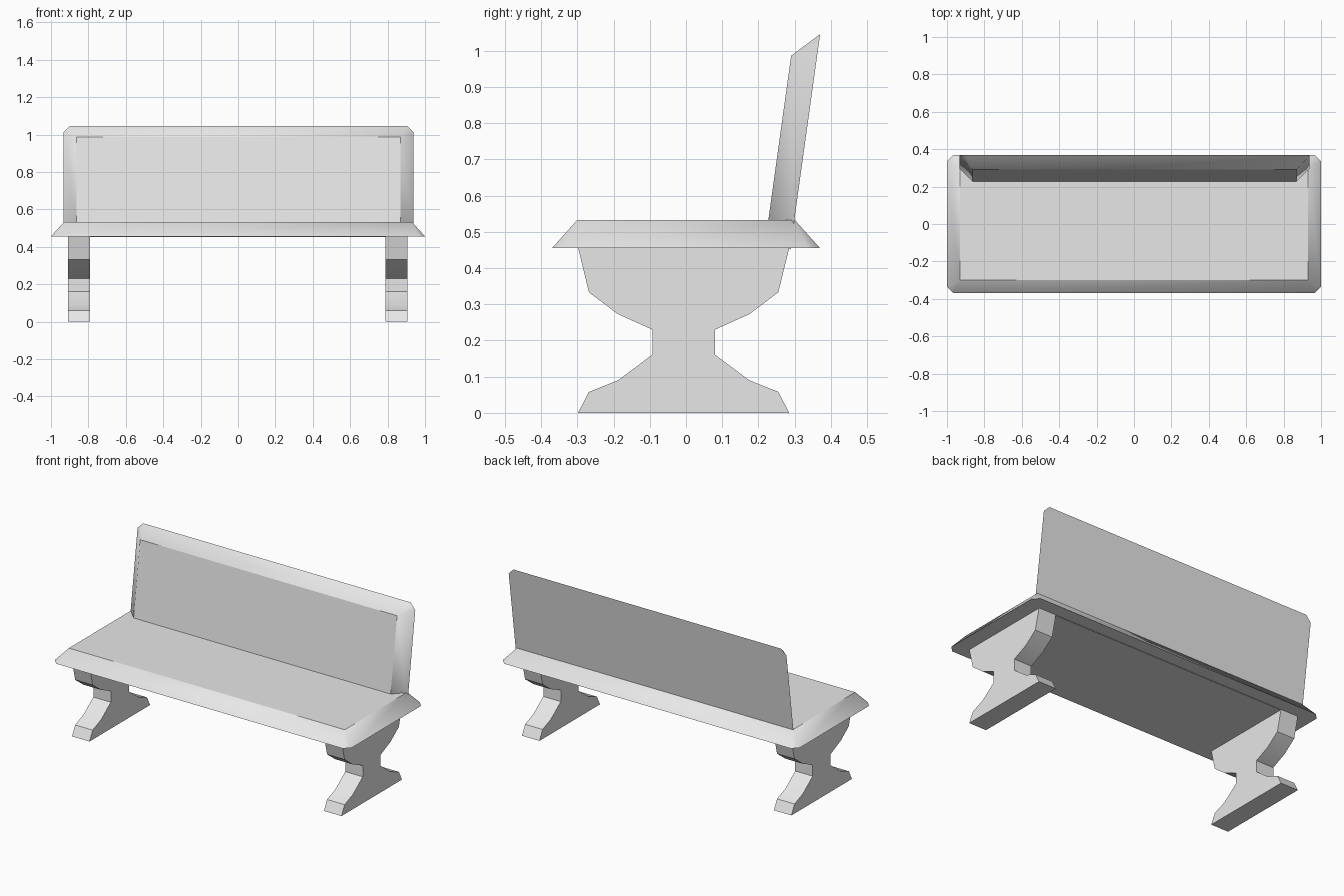
import bpy, bmesh, math

if "Cube" in bpy.data.objects:
    bpy.data.objects.remove(bpy.data.objects["Cube"])

grey = bpy.data.materials.new("stone_grey")
grey.diffuse_color = (0.8, 0.8, 0.8, 1)
grey.use_nodes = True
grey.node_tree.nodes["Principled BSDF"].inputs["Base Color"].default_value = grey.diffuse_color


def finish(name, bm, angle):
    bmesh.ops.recalc_face_normals(bm, faces=bm.faces[:])
    mesh = bpy.data.meshes.new(name)
    bm.to_mesh(mesh)
    bm.free()
    mesh.materials.append(grey)
    obj = bpy.data.objects.new(name, mesh)
    bpy.context.collection.objects.link(obj)
    bpy.ops.object.select_all(action='DESELECT')
    obj.select_set(True)
    bpy.context.view_layer.objects.active = obj
    bpy.ops.object.shade_smooth_by_angle(angle=math.radians(angle))
    return obj


def bevelled_slab(name, hx, hy, depth, inset=0.07, cut=0.035):
    """Slab with clipped corners on the wide face and a smaller rectangle on the other."""
    bm = bmesh.new()
    outer, inner = [], []
    for i, (sx, sy) in enumerate([(1, 1), (-1, 1), (-1, -1), (1, -1)]):
        pair = [(sx * hx, sy * (hy - cut), 0), (sx * (hx - cut), sy * hy, 0)]
        if i % 2:
            pair.reverse()
        outer += [bm.verts.new(p) for p in pair]
        inner.append(bm.verts.new((sx * (hx - inset), sy * (hy - inset), depth)))
    bm.faces.new(outer)
    bm.faces.new(inner)
    for i in range(4):
        j = (i + 1) % 4
        bm.faces.new((outer[2 * i], outer[2 * i + 1], inner[i]))
        bm.faces.new((outer[2 * i + 1], outer[2 * j], inner[j], inner[i]))
    return finish(name, bm, 40)


# Seat: wide face down
seat = bevelled_slab("seat", 1.0, 0.37, 0.078)
seat.location = (0, 0, 0.455)

# Backrest: wide face to the rear, leaning back
backrest = bevelled_slab("backrest", 0.936, 0.30, 0.071)
backrest.location = (0.003, 0.329, 0.7485)
backrest.rotation_euler = (math.radians(82.1), 0, 0)

# Legs: waisted pedestal profile (half width, height), mirrored and extruded
half = [(0.2915, 0), (0.2615, 0.058), (0.181, 0.09), (0.0865, 0.161),
        (0.0865, 0.23), (0.182, 0.273), (0.2615, 0.333), (0.2915, 0.456)]
profile = half + [(-y, z) for y, z in reversed(half)]
for name, x in (("left_leg", -0.91), ("right_leg", 0.788)):
    bm = bmesh.new()
    face = bm.faces.new([bm.verts.new((x, y - 0.0065, z)) for y, z in profile])
    ext = bmesh.ops.extrude_face_region(bm, geom=[face])["geom"]
    bmesh.ops.translate(bm, vec=(0.118, 0, 0),
                        verts=[v for v in ext if isinstance(v, bmesh.types.BMVert)])
    finish(name, bm, 30)
